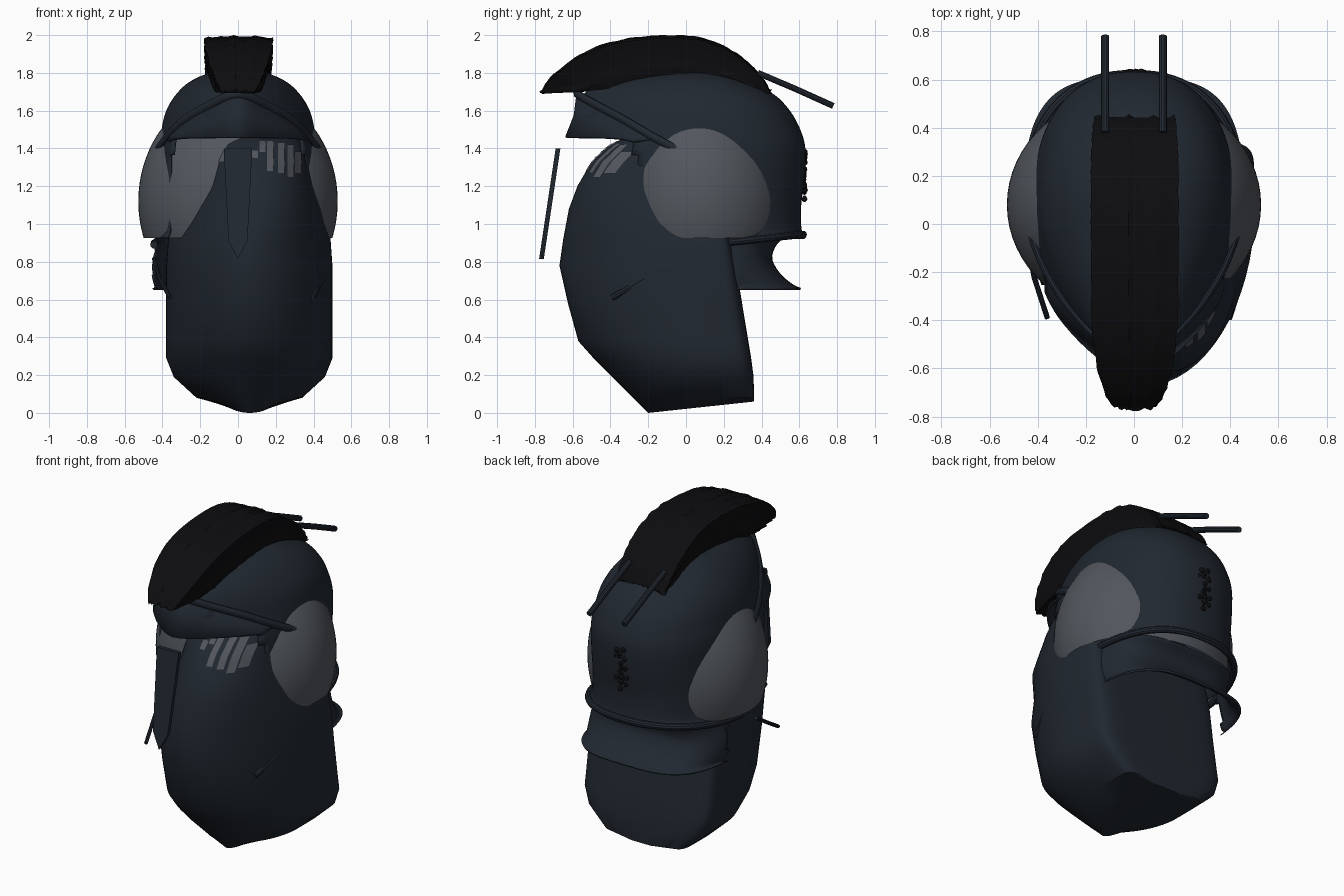
import bpy, bmesh, math, random
from mathutils import Vector
from mathutils.bvhtree import BVHTree

if "Cube" in bpy.data.objects:
    bpy.data.objects.remove(bpy.data.objects["Cube"])
random.seed(4)

def material(name, c):
    m = bpy.data.materials.new(name)
    m.diffuse_color = (*c, 1)
    m.use_nodes = True
    m.node_tree.nodes["Principled BSDF"].inputs["Base Color"].default_value = m.diffuse_color
    return m
STEEL = material("dark_steel", (0.015, 0.021, 0.030))
GREY = material("lining_grey", (0.085, 0.095, 0.11))
BLACK = material("hair_black", (0.004, 0.004, 0.005))

def finish(name, bm, mat, thick=0, angle=35):
    bmesh.ops.recalc_face_normals(bm, faces=bm.faces)
    me = bpy.data.meshes.new(name)
    bm.to_mesh(me); bm.free()
    ob = bpy.data.objects.new(name, me)
    bpy.context.collection.objects.link(ob)
    me.materials.append(mat)
    if thick:
        s = ob.modifiers.new("thickness", "SOLIDIFY")
        s.thickness = thick
    bpy.ops.object.select_all(action='DESELECT')
    ob.select_set(True)
    bpy.context.view_layer.objects.active = ob
    bpy.ops.object.shade_smooth_by_angle(angle=math.radians(angle))
    return ob

def spline(keys, k):
    """Catmull-Rom through rows of numbers."""
    out = []
    for i in range(len(keys) - 1):
        a, b, c, d = (keys[max(0, min(len(keys) - 1, i + j))] for j in (-1, 0, 1, 2))
        for s in range(k):
            t = s / k
            out.append([0.5 * (2*q + (r-p)*t + (2*p-5*q+4*r-u)*t*t + (3*q-p-3*r+u)*t**3)
                        for p, q, r, u in zip(a, b, c, d)])
    return out + [list(keys[-1])]

def egg(row, cx=0, nb=2.3, nf=2.3, nr=None, n=96):
    """Horizontal section: z, half width, y of the widest point, back y, front y.
    nb, nf, nr: squareness of the back, the front and the front right."""
    z, w, yc, yb, yf = row
    pts = []
    for i in range(n):
        a = 2 * math.pi * i / n
        c, s = math.cos(a), math.sin(a)
        e = 2 / (nb if s > 0 else nr if nr and c > 0 else nf)
        x = math.copysign(abs(c) ** e, c) * w
        y = yc + (yb - yc if s > 0 else yf - yc) * abs(s) ** e
        pts.append((cx + x, y, z))
    return pts

def loft(rings, closed=True, caps=True):
    bm = bmesh.new()
    vs = [[bm.verts.new(p) for p in r] for r in rings]
    n = len(rings[0])
    for a, b in zip(vs, vs[1:]):
        for i in range(n if closed else n - 1):
            j = (i + 1) % n
            bm.faces.new((a[i], a[j], b[j], b[i]))
    if caps:
        bm.faces.new(vs[0]); bm.faces.new(vs[-1])
    return bm

def trim(bm, test):
    bad = [f for f in bm.faces if test(f.calc_center_median())]
    bmesh.ops.delete(bm, geom=bad, context='FACES')

def tube(name, pts, r, sides=10, flat=1.0, mat=STEEL):
    pts = [Vector(p) for p in pts]
    rings = []
    for i, p in enumerate(pts):
        d = (pts[min(i + 1, len(pts) - 1)] - pts[max(i - 1, 0)]).normalized()
        u = d.cross(Vector((0, 0, 1))).normalized()
        v = u.cross(d)
        rings.append([p + r * (u * flat * math.cos(a) + v * math.sin(a))
                      for a in (2 * math.pi * k / sides for k in range(sides))])
    return finish(name, loft(rings), mat)

# Head form inside the helmet, set slightly to the right
head_keys = [(0, .10, .1, .36, -.20), (.08, .28, .1, .36, -.28), (.19, .40, .1, .358, -.39),
             (.29, .44, .08, .345, -.49), (.38, .44, .06, .33, -.57), (.58, .44, .04, .297, -.625),
             (.78, .44, .04, .265, -.67), (.92, .43, .04, .24, -.65), (1.08, .37, .02, .22, -.62),
             (1.2, .32, .0, .2, -.575), (1.33, .295, .0, .2, -.50), (1.42, .28, .0, .2, -.40),
             (1.47, .25, 0, .18, -.30)]
rings = [egg(k, .06 + .03 * max(0, min(1, (k[0] - .92) / .28)), 8, 1.75, 1.9 if k[0] < 1 else 2.4, 64)
         for k in head_keys]
rings[0] = [(x, y, .06 * (y + .2) / .56) for x, y, z in rings[0]]
hb = loft(rings)
bmesh.ops.recalc_face_normals(hb, faces=hb.faces)
tree = BVHTree.FromBMesh(hb)
finish("head_form", hb, STEEL, angle=30)

# Grey slits above the eyes, laid on the head surface
slits = [(-.175, 1.25, 1.34), (-.135, 1.29, 1.40), (-.09, 1.33, 1.43), (.09, 1.35, 1.39),
         (.13, 1.38, 1.44), (.17, 1.28, 1.44), (.23, 1.27, 1.43), (.28, 1.25, 1.42), (.32, 1.27, 1.38)]
for x, z0, z1 in slits:
    row = []
    for i in range(6):
        z = z0 + (z1 - z0) * i / 5
        hit = [tree.ray_cast(Vector((x + e, -2, z)), Vector((0, 1, 0)))[0] for e in (-.017, .017)]
        if all(hit):
            row.append([h + Vector((0, -.008, 0)) for h in hit])
    if len(row) > 1:
        finish("eye_slit", loft(row, False, False), GREY)

# Helmet dome with an open face and a pointed brow
dome_keys = [(.93, .445, .08, .635, -.60), (.97, .425, .08, .612, -.60), (1.1, .42, .08, .61, -.60),
             (1.25, .42, .08, .628, -.60), (1.4, .42, .08, .632, -.60), (1.5, .405, .08, .605, -.59),
             (1.6, .38, .08, .55, -.575), (1.69, .325, .08, .46, -.54), (1.76, .245, .06, .31, -.42),
             (1.805, .13, .05, .16, -.22), (1.82, .005, .04, .045, .035)]
front = lambda z: 1.95 - .3 * max(0, min(1, (z - 1.35) / .2))
dome = loft([egg(r, 0, 2.3, front(r[0])) for r in spline(dome_keys, 4)], caps=False)
trim(dome, lambda c: c.y < -.27 and c.z < 1.50)
finish("helmet_dome", dome, STEEL, .015)

# Grey lining that bulges out at both sides
lining = bmesh.new()
bmesh.ops.create_uvsphere(lining, u_segments=64, v_segments=40, radius=1)
for v in lining.verts:
    v.co = (v.co.x * .528, .08 + v.co.y * .47, 1.12 + v.co.z * .60)
bmesh.ops.bisect_plane(lining, geom=lining.verts[:] + lining.edges[:] + lining.faces[:],
                       plane_co=(0, 0, .925), plane_no=(0, 0, -1), clear_outer=True)
finish("helmet_lining", lining, GREY)

# Rolled rim round the back of the helmet
rim = []
for i in range(41):
    a = math.pi * (i / 40)
    y = .10 + .52 * math.sin(a) ** .87
    rim.append((.445 * math.copysign(abs(math.cos(a)) ** .87, math.cos(a)), y, .89 + .055 * (y - .1) / .52))
tube("helmet_rim", rim, .02)

# Brow visor and the band over it
top = [(0, -.58, 1.69), (.15, -.475, 1.63), (.28, -.335, 1.555), (.37, -.19, 1.47), (.43, -.04, 1.39)]
low = [(0, -.64, 1.46), (.16, -.55, 1.46), (.29, -.42, 1.46), (.36, -.31, 1.45), (.39, -.22, 1.41)]
mirror = lambda ps: [(-p[0], p[1], p[2]) for p in ps[:0:-1]] + list(ps)
T, L = spline(mirror(top), 4), spline(mirror(low), 4)
mid = [[(a + b) / 2 * (1 if i == 2 else .975) for i, (a, b) in enumerate(zip(p, q))] for p, q in zip(T, L)]
cut = slice(3, -3)
finish("visor", loft([T[cut], mid[cut], L[cut]], False, False), STEEL, .015)
tube("brow_band", T, .022, flat=.7)

# Nose guard blade
blade = bmesh.new()
outline = [(-.075, 1.40), (.075, 1.40), (.06, 1.1), (.05, .91), (0, .815), (-.05, .91), (-.06, 1.1)]
f = blade.faces.new([blade.verts.new((x, -.69 - (1.4 - z) * .15, z)) for x, z in outline])
ext = bmesh.ops.extrude_face_region(blade, geom=[f])
bmesh.ops.translate(blade, verts=[v for v in ext['geom'] if isinstance(v, bmesh.types.BMVert)], vec=(0, .025, 0))
finish("nose_guard", blade, STEEL)

# Flared neck guard
neck_keys = [(.93, .43, 0, .50, -.4), (.88, .435, 0, .46, -.4), (.81, .455, 0, .445, -.4),
             (.73, .455, 0, .49, -.4), (.67, .44, 0, .56, -.4), (.65, .45, 0, .605, -.4)]
neck = loft([egg(r, 0, 3.4, 2) for r in spline(neck_keys, 3)], caps=False)
trim(neck, lambda c: c.y < .21 + (.9 - c.z) * .16)
finish("neck_guard", neck, STEEL, .012)

# Side straps, rear rods
for s in (-1, 1):
    o, r = (.03, .018) if s > 0 else (0, .011)
    tube("cheek_strap", [(s * .445 + o, -.05, .815), (s * .415 + o, -.22, .71), (s * .36 + o, -.39, .61)], r)
    tube("rear_rod", [(s * .12, .38, 1.80), (s * .12, .58, 1.715), (s * .12, .78, 1.625)], .017)

# Studs on the back
studs = bmesh.new()
for i in range(26):
    x, z = random.gauss(0, .03), random.uniform(1.12, 1.4)
    g = bmesh.ops.create_icosphere(studs, subdivisions=2, radius=random.uniform(.008, .019))
    bmesh.ops.translate(studs, verts=g['verts'], vec=(x, .627, z))
finish("back_studs", studs, BLACK)

# Hair crest: base y, base z, top y, top z, base half width, top half width
crest_keys = [(-.55, 1.70, -.765, 1.705, .125, .08), (-.47, 1.71, -.70, 1.79, .13, .125),
              (-.32, 1.73, -.54, 1.905, .14, .165), (-.18, 1.76, -.34, 1.972, .15, .178),
              (-.05, 1.77, -.08, 1.995, .15, .18), (.1, 1.77, .12, 1.972, .15, .18),
              (.24, 1.74, .29, 1.885, .15, .178), (.34, 1.70, .40, 1.78, .15, .172),
              (.37, 1.68, .445, 1.705, .14, .165)]
cross = [(-1, t / 8) for t in range(9)] + [(-1 + t / 8, 1) for t in range(1, 17)] + \
        [(1, 1 - t / 8) for t in range(1, 9)] + [(.5, 0), (0, 0), (-.5, 0)]
strand = [random.uniform(-1, 1) for _ in cross]
rows = spline(crest_keys, 7)
rings = []
for k, (y0, z0, y1, z1, b, w) in enumerate(rows):
    end = 1 if k in (0, len(rows) - 1) else 0
    ring = []
    for (u, t), r in zip(cross, strand):
        r2 = r * .005 + random.uniform(-.003, .003)
        x = u * (b + (w - b) * t)
        drop = .015 * abs(u) ** 4 * t
        ring.append((x + r2 * (abs(u) > .95), y0 + (y1 - y0) * t + r * .012 * end,
                     z0 + (z1 - z0) * t - drop + r2 * (t > .95)))
    rings.append(ring)
finish("hair_crest", loft(rings), BLACK, angle=25)
